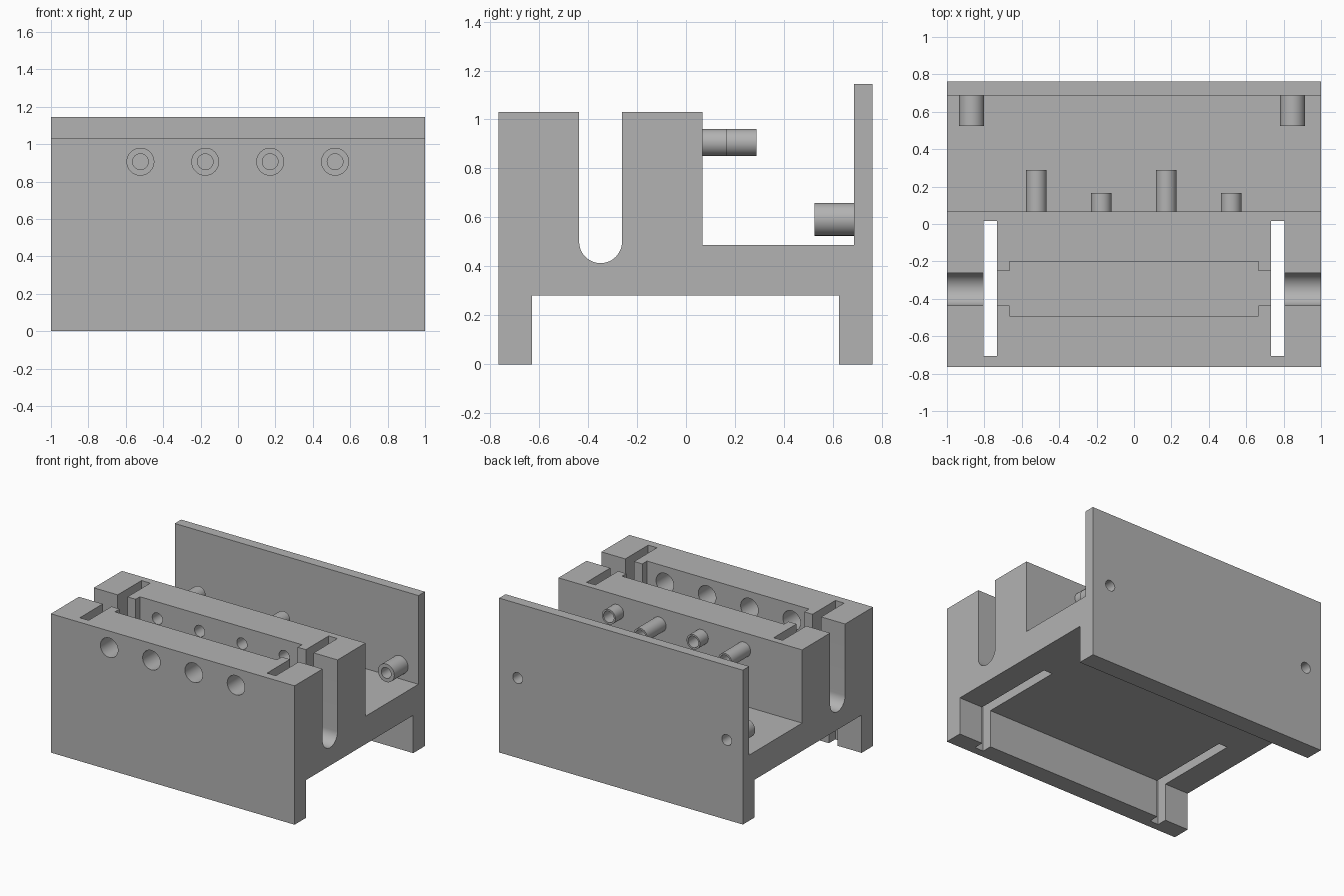
import bpy
import bmesh
from math import pi, cos, sin, radians
from mathutils import Matrix, Vector

cube = bpy.data.objects.get("Cube")
if cube:
    bpy.data.objects.remove(cube, do_unlink=True)

grey = bpy.data.materials.new("plain grey")
grey.use_nodes = True
colour = (0.45, 0.45, 0.45, 1)
grey.diffuse_color = colour
grey.node_tree.nodes["Principled BSDF"].inputs["Base Color"].default_value = colour


def make_object(name, bm):
    bmesh.ops.recalc_face_normals(bm, faces=bm.faces)
    mesh = bpy.data.meshes.new(name)
    bm.to_mesh(mesh)
    bm.free()
    mesh.materials.append(grey)
    obj = bpy.data.objects.new(name, mesh)
    bpy.context.collection.objects.link(obj)
    return obj


def activate(obj):
    bpy.ops.object.select_all(action='DESELECT')
    obj.select_set(True)
    bpy.context.view_layer.objects.active = obj


def extrude_x(name, profile, x0, x1):
    """Sweep a (y, z) outline between two x positions."""
    bm = bmesh.new()
    face = bm.faces.new([bm.verts.new((x0, y, z)) for y, z in profile])
    swept = bmesh.ops.extrude_face_region(bm, geom=[face])["geom"]
    moved = [v for v in swept if isinstance(v, bmesh.types.BMVert)]
    bmesh.ops.translate(bm, verts=moved, vec=(x1 - x0, 0, 0))
    return make_object(name, bm)


def box(name, x0, x1, y0, y1, z0, z1):
    return extrude_x(name, [(y0, z0), (y1, z0), (y1, z1), (y0, z1)], x0, x1)


def rod(name, x, z, radius, y0, y1):
    """Solid cylinder along y."""
    bm = bmesh.new()
    place = Matrix.Translation((x, (y0 + y1) / 2, z)) @ Matrix.Rotation(pi / 2, 4, 'X')
    bmesh.ops.create_cone(bm, cap_ends=True, segments=40, radius1=radius,
                          radius2=radius, depth=y1 - y0, matrix=place)
    return make_object(name, bm)


def tube(name, x, z, outer, inner, y0, y1):
    """Hollow cylinder along y, spun from a rectangular section."""
    bm = bmesh.new()
    section = [(inner, y0), (inner, y1), (outer, y1), (outer, y0)]
    face = bm.faces.new([bm.verts.new((x + r, y, z)) for r, y in section])
    edges = list(face.edges)
    bmesh.ops.delete(bm, geom=[face], context='FACES_ONLY')
    bmesh.ops.spin(bm, geom=edges, cent=(x, 0, z), axis=(0, 1, 0),
                   angle=2 * pi, steps=40, use_merge=True)
    bmesh.ops.remove_doubles(bm, verts=bm.verts, dist=0.0001)
    obj = make_object(name, bm)
    activate(obj)
    bpy.ops.object.shade_smooth_by_angle(angle=radians(30))
    return obj


def cut(target, cutter):
    mod = target.modifiers.new("cut", 'BOOLEAN')
    mod.operation = 'DIFFERENCE'
    mod.solver = 'EXACT'
    mod.object = cutter
    activate(target)
    bpy.ops.object.modifier_apply(modifier=mod.name)
    bpy.data.objects.remove(cutter, do_unlink=True)


# Main body: legs, block, shelf and back plate as one side outline
body = extrude_x("body", [
    (-0.765, 0), (-0.63, 0), (-0.63, 0.28), (0.625, 0.28), (0.625, 0), (0.762, 0),
    (0.762, 1.145), (0.687, 1.145), (0.687, 0.487), (0.067, 0.487),
    (0.067, 1.03), (-0.765, 1.03)], -1, 1)

# Central trough with narrower necks
FLOOR, ABOVE = 0.413, 1.3
cut(body, box("trough_cutter", -0.665, 0.665, -0.493, -0.2, FLOOR, ABOVE))
cut(body, box("neck_cutter", -0.76, 0.76, -0.437, -0.25, FLOOR, ABOVE))

# Round-bottomed grooves and through slots at both ends
R, YC = 0.0875, -0.349
arc = [(YC - R * cos(pi * i / 24), FLOOR + R - R * sin(pi * i / 24)) for i in range(25)]
groove = [(YC - R, ABOVE)] + arc + [(YC + R, ABOVE)]
for side in (-1, 1):
    cut(body, extrude_x("groove_cutter", groove, side * 0.77, side * 1.1))
    cut(body, box("slot_cutter", side * 0.732, side * 0.804, -0.705, 0.017, -0.1, ABOVE))

# Row of holes in front wall, with tubes behind the middle wall
BORE, ROW_Z = 0.042, 0.906
for i in range(4):
    x = -0.522 + 0.347 * i
    cut(body, rod("front_hole_cutter", x, ROW_Z, 0.072, -0.9, -0.4))
    cut(body, rod("wall_hole_cutter", x, ROW_Z, BORE, -0.3, 0.15))
    tube(f"wall_tube_{i + 1}", x, ROW_Z, 0.055, BORE, 0.067, 0.165 if i % 2 else 0.288)

# Bosses on the back plate with through holes
for name, x in (("right_boss", -0.868), ("left_boss", 0.848)):
    cut(body, rod("plate_hole_cutter", x, 0.592, 0.04, 0.6, 0.9))
    tube(name, x, 0.592, 0.067, 0.04, 0.525, 0.687)

activate(body)
bpy.ops.object.shade_smooth_by_angle(angle=radians(30))
